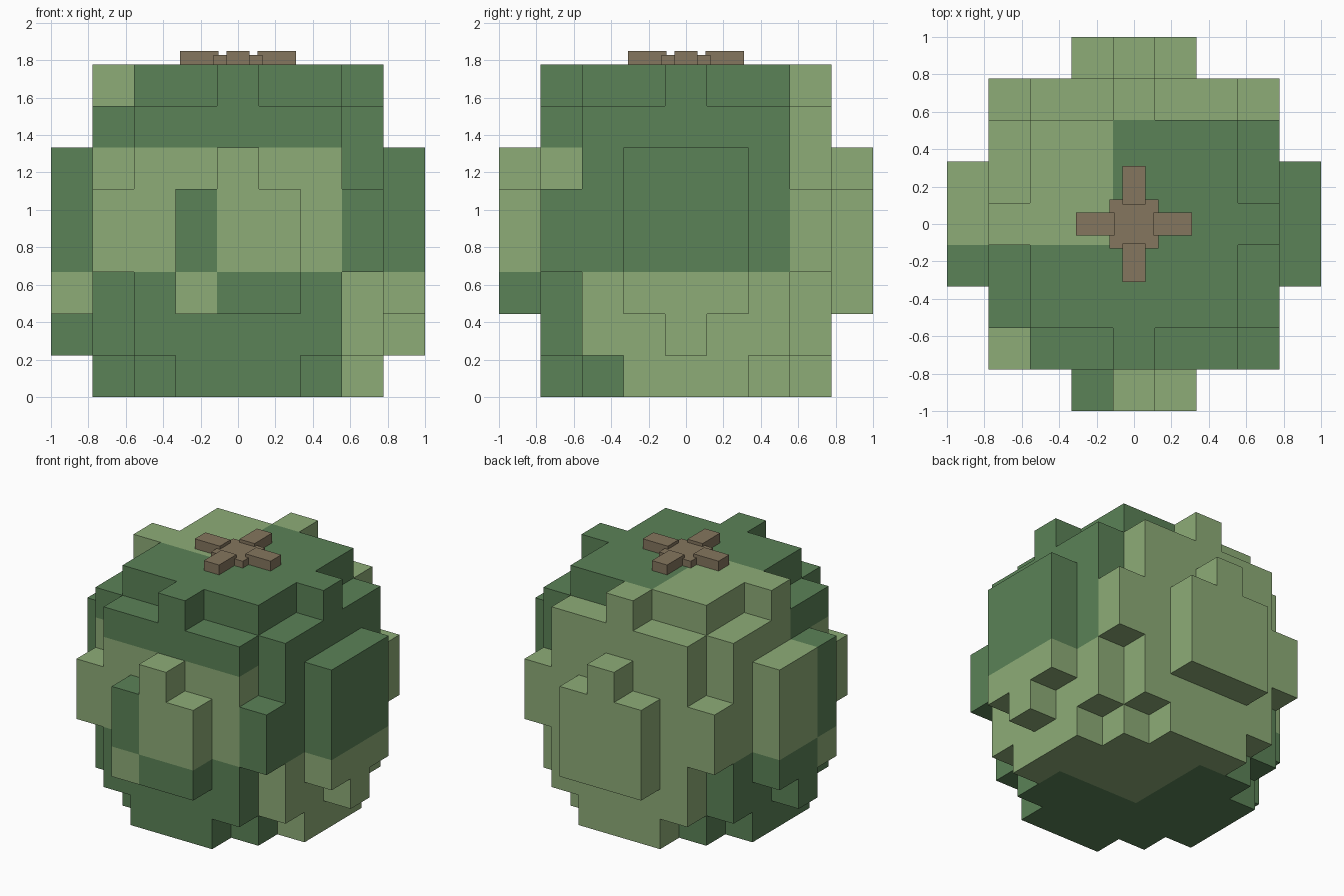
import bpy, bmesh, math
from mathutils import Vector

if "Cube" in bpy.data.objects:
    bpy.data.objects.remove(bpy.data.objects["Cube"])

U = 2 / 9  # size of one block; cells run 0..8 in x and y, 0..7 in z


def material(name, rgb):
    def lin(c):
        c /= 255
        return c / 12.92 if c <= 0.04045 else ((c + 0.055) / 1.055) ** 2.4
    m = bpy.data.materials.new(name)
    m.diffuse_color = (*[lin(c) for c in rgb], 1)
    m.use_nodes = True
    m.node_tree.nodes["Principled BSDF"].inputs["Base Color"].default_value = m.diffuse_color
    return m


LIGHT = material("light_green", (141, 172, 119))
DARK = material("dark_green", (91, 130, 87))
BROWN = material("stem_brown", (133, 118, 94))

# Body: half width of the side slabs on each layer, on a 5 x 5 core
SLAB = [1, 2, 2, 3, 3, 2, 2, 0]


def in_body(x, y, z):
    a, b = sorted((abs(x - 4), abs(y - 4)))
    return b <= 2 or (b == 3 and a <= SLAB[z])


body = {(x, y, z) for x in range(9) for y in range(9) for z in range(8) if in_body(x, y, z)}

# Raised panels: front/back have a tab on top, left/right a tab below
panels = {}
for name, edge in (("front_panel", 0), ("back_panel", 8)):
    panels[name] = {(x, edge, z) for x in (3, 4, 5) for z in (2, 3, 4)} | {(4, edge, 5)}
for name, edge in (("left_panel", 0), ("right_panel", 8)):
    panels[name] = {(edge, y, z) for y in (3, 4, 5) for z in (2, 3, 4, 5)} | {(edge, 4, 1)}
solid = body.union(*panels.values())


def is_light(x, y, z):
    """Patchwork of light and dark green blocks."""
    if y >= 7:                      # whole back
        return True
    if y == 0:                      # front panel
        return (x == 3) == (z == 2)
    if x == 0:                      # left panel
        return y == 3 if z == 2 else (y >= 4 and z >= 3)
    if x >= 7:                      # right side
        return z <= 2
    if z == 0:                      # underside
        return x >= 4 and y >= 4
    if z == 7:                      # crown
        return x <= 3 and y >= 4
    if z == 6:                      # upper ring
        return x <= 3 and y >= 4
    if z <= 2:                      # lower front and left
        return False
    return True                     # middle front and left


def build_blocks(name, cells):
    """Outer skin of a set of blocks, joined into large flat faces."""
    bm = bmesh.new()
    verts = {}

    def vert(p):
        if p not in verts:
            verts[p] = bm.verts.new(((p[0] - 4.5) * U, (p[1] - 4.5) * U, p[2] * U))
        return verts[p]

    for c in sorted(cells):
        for axis in range(3):
            for side in (0, 1):
                n = list(c)
                n[axis] += 2 * side - 1
                if tuple(n) in solid:
                    continue
                i, j = (axis + 1) % 3, (axis + 2) % 3
                ring = []
                for di, dj in ((0, 0), (1, 0), (1, 1), (0, 1)):
                    p = list(c)
                    p[axis] += side
                    p[i] += di
                    p[j] += dj
                    ring.append(vert(tuple(p)))
                f = bm.faces.new(ring if side else ring[::-1])
                f.material_index = 0 if is_light(*c) else 1
    bmesh.ops.dissolve_limit(bm, angle_limit=math.radians(1), verts=bm.verts[:],
                             edges=bm.edges[:], delimit={'MATERIAL'})
    finish(name, bm, (LIGHT, DARK))


def finish(name, bm, mats):
    me = bpy.data.meshes.new(name)
    bm.to_mesh(me)
    bm.free()
    for m in mats:
        me.materials.append(m)
    bpy.context.collection.objects.link(bpy.data.objects.new(name, me))


def box(name, lo, hi, mat):
    bm = bmesh.new()
    bmesh.ops.create_cube(bm, size=1)
    lo, hi = Vector(lo), Vector(hi)
    for v in bm.verts:
        v.co = (lo + hi) / 2 + v.co * (hi - lo)
    finish(name, bm, (mat,))


build_blocks("melon_body", body)
for panel, cells in panels.items():
    build_blocks(panel, cells)

# Stem: low square hub with four raised arms
top = 8 * U
box("stem_hub", (-0.13, -0.13, top), (0.13, 0.13, top + 0.05), BROWN)
for s, (xn, yn) in ((-1, ("left", "front")), (1, ("right", "back"))):
    a, b = sorted((s * 0.105, s * 0.31))
    box(f"stem_arm_{xn}", (a, -0.062, top), (b, 0.062, top + 0.073), BROWN)
    box(f"stem_arm_{yn}", (-0.062, a, top), (0.062, b, top + 0.073), BROWN)
